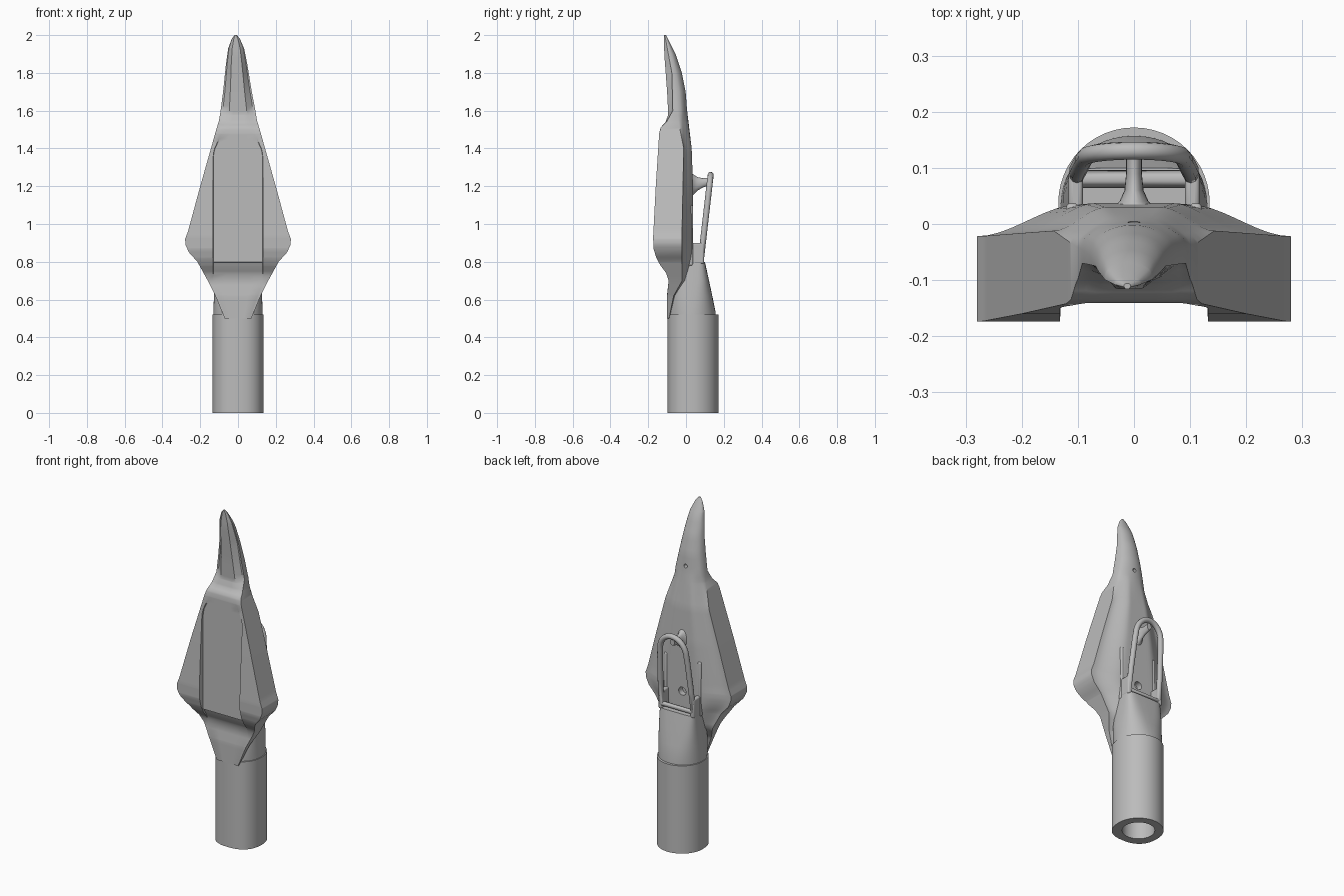
import bpy, bmesh, math
from mathutils import Vector

if "Cube" in bpy.data.objects:
    bpy.data.objects.remove(bpy.data.objects["Cube"])

grey = bpy.data.materials.new("plain grey")
grey.use_nodes = True
COLOUR = (0.5, 0.5, 0.5, 1)
grey.diffuse_color = COLOUR
grey.node_tree.nodes["Principled BSDF"].inputs["Base Color"].default_value = COLOUR


def finish(ob, name, angle=35):
    ob.name = name
    ob.data.materials.clear()
    ob.data.materials.append(grey)
    bpy.ops.object.select_all(action='DESELECT')
    ob.select_set(True)
    bpy.context.view_layer.objects.active = ob
    bpy.ops.object.shade_smooth_by_angle(angle=math.radians(angle))
    return ob


def loft(name, rings, angle=35, closed=False):
    """Skin a list of equal rings; closed joins the last ring to the first."""
    bm = bmesh.new()
    rows = [[bm.verts.new(p) for p in ring] for ring in rings]
    n = len(rows[0])
    pairs = list(zip(rows, rows[1:]))
    if closed:
        pairs.append((rows[-1], rows[0]))
    else:
        bm.faces.new(rows[0])
        bm.faces.new(rows[-1])
    for a, b in pairs:
        for i in range(n):
            j = (i + 1) % n
            bm.faces.new((a[i], a[j], b[j], b[i]))
    bmesh.ops.recalc_face_normals(bm, faces=bm.faces)
    mesh = bpy.data.meshes.new(name)
    bm.to_mesh(mesh)
    bm.free()
    ob = bpy.data.objects.new(name, mesh)
    bpy.context.collection.objects.link(ob)
    return finish(ob, name, angle)


def box(name, centre, size, bevel=0.008):
    bpy.ops.mesh.primitive_cube_add(size=1, location=centre)
    ob = bpy.context.object
    ob.scale = size
    bpy.ops.object.transform_apply(location=False, rotation=False, scale=True)
    mod = ob.modifiers.new("soft edges", 'BEVEL')
    mod.width = bevel
    mod.segments = 3
    return finish(ob, name)


def drill(target, centre, radius, depth):
    """Cut a round hole along y."""
    bpy.ops.mesh.primitive_cylinder_add(vertices=24, radius=radius, depth=depth,
                                        location=centre, rotation=(math.pi / 2, 0, 0))
    cutter = bpy.context.object
    cutter.name = "hole_cutter"
    mod = target.modifiers.new("hole", 'BOOLEAN')
    mod.object = cutter
    mod.solver = 'EXACT'
    bpy.context.view_layer.objects.active = target
    bpy.ops.object.modifier_apply(modifier=mod.name)
    bpy.data.objects.remove(cutter)


def at(keys, z):
    """Straight interpolation through (z, value) keys."""
    if z <= keys[0][0]:
        return keys[0][1]
    for (z0, a), (z1, b) in zip(keys, keys[1:]):
        if z <= z1:
            return a + (b - a) * (z - z0) / (z1 - z0)
    return keys[-1][1]


# Blade: outline, channel floor, rail front, side edge, spine, roundness by height
WIDTH = [(.5, .07), (.62, .12), (.7, .16), (.8, .215), (.85, .26), (.89, .278), (.92, .28),
         (.96, .265), (1.2, .2), (1.5, .115), (1.55, .1), (1.7, .076), (1.85, .056),
         (1.93, .042), (1.98, .022), (2, .006)]
FLOOR = [(.5, -.101), (.62, -.101), (.7, -.092), (.74, -.102), (.775, -.122), (.796, -.132),
         (.8, -.141), (1.48, -.141), (1.51, -.135), (1.54, -.108), (1.58, -.094), (1.7, -.1),
         (1.9, -.115), (2, -.116)]
RAIL = [(.62, -.1), (.7, -.092), (.74, -.105), (.78, -.135), (.82, -.157), (.87, -.172),
        (.93, -.174), (1.2, -.16), (1.48, -.142), (1.51, -.134), (1.54, -.104), (1.6, -.07),
        (1.8, -.075), (2, -.112)]
EDGE = [(.5, -.09), (.62, -.065), (.7, -.02), (.92, -.022), (1.4, -.012), (1.54, -.04),
        (1.7, -.055), (1.9, -.085), (2, -.11)]
SPINE = [(.5, -.08), (.62, -.04), (.7, .02), (.8, .034), (1.2, .037), (1.4, .03), (1.6, .006),
         (1.7, -.002), (1.8, -.022), (1.9, -.055), (1.96, -.085), (2, -.106)]
ROUND = [(1.4, 0), (1.6, 1)]


def blade_ring(z, steps=14):
    w, c, f, s, b, k = (at(t, z) for t in (WIDTH, FLOOR, RAIL, EDGE, SPINE, ROUND))
    x1 = min(.13, w * (.85 - .35 * k))
    x2 = x1 + .002 + k * (w * .85 - x1)
    half = [(x1 / 2, c), (x1, c), (min(x2, w * .95), f), (w, f)]
    for i in range(steps):
        u = 1 - i / steps
        t = min(1, (1 - u) / .65)
        g = (1 - k) * t * t * (3 - 2 * t) + k * math.sqrt(1 - u * u)
        half.append((w * u, s + (b - s) * g))
    lean = -.012 * max(0, (z - 1.6) / .4)
    pts = [(0, c)] + half + [(0, b)] + [(-x, y) for x, y in reversed(half)]
    return [(x + lean, y, z) for x, y in pts]


levels = {z for t in (WIDTH, FLOOR, RAIL, EDGE, SPINE) for z, _ in t}
levels |= {round(.5 + i * .025, 3) for i in range(61)}
blade = loft("blade", [blade_ring(z) for z in sorted(levels)], 32)
drill(blade, (0, .02, 1.63), .011, .08)
drill(blade, (0, .04, .9), .024, .08)


# Socket tube, slightly squared at the front, with a blind bore
def socket_ring(z, r, squared):
    ring = []
    for i in range(48):
        a = 2 * math.pi * i / 48
        c, s = math.cos(a), math.sin(a)
        e = .82 if squared and s < 0 else 1
        ring.append((r * math.copysign(abs(c) ** e, c),
                     .037 + r * math.copysign(abs(s) ** e, s), z))
    return ring


loft("socket", [socket_ring(0, .135, True), socket_ring(.52, .135, True),
                socket_ring(.52, .088, False), socket_ring(.45, .088, False),
                socket_ring(.45, .001, False), socket_ring(.45, .088, False),
                socket_ring(0, .088, False)][:4] + [socket_ring(0, .088, False)], closed=True)


# Neck: round at the socket, flattening to a sloped back face
def neck_ring(z, half, front, back, power):
    mid, depth = (front + back) / 2, (back - front) / 2
    ring = []
    for i in range(48):
        a = 2 * math.pi * i / 48
        c, s = math.cos(a), math.sin(a)
        ring.append((half * math.copysign(abs(c) ** power, c),
                     mid + depth * math.copysign(abs(s) ** power, s), z))
    return ring


loft("neck", [neck_ring(.44, .13, -.096, .155, 1), neck_ring(.53, .131, -.098, .157, .95),
              neck_ring(.62, .127, -.085, .139, .75), neck_ring(.7, .122, -.06, .122, .55),
              neck_ring(.8, .116, -.03, .1, .35)])

# Leaning arched loop on the back
path = [(-.103, .82), (.103, .82), (.1, .95), (.09, 1.12)]
path += [(.086 * math.cos(a), 1.16 + .1 * math.sin(a))
         for a in (math.pi * i / 16 for i in range(17))]
path += [(-.09, 1.12), (-.1, .95)]
curve = bpy.data.curves.new("loop", 'CURVE')
curve.dimensions = '3D'
curve.bevel_depth = .016
curve.bevel_resolution = 3
spline = curve.splines.new('POLY')
spline.points.add(len(path) - 1)
for point, (x, z) in zip(spline.points, path):
    point.co = (x, .08 + (z - .82) * .115, z, 1)
spline.use_cyclic_u = True
loop = bpy.data.objects.new("loop", curve)
bpy.context.collection.objects.link(loop)
bpy.ops.object.select_all(action='DESELECT')
loop.select_set(True)
bpy.context.view_layer.objects.active = loop
bpy.ops.object.convert(target='MESH')
finish(bpy.context.object, "loop", 50)

# Flared strut between the loop and the blade
strut = []
for y, x, tall in ((.02, .05, .07), (.04, .026, .054), (.06, .017, .036),
                   (.09, .014, .024), (.128, .014, .02)):
    centre = Vector((0, y, 1.2 + y * .2))
    strut.append([centre + Vector((x * math.cos(a), 0, tall * math.sin(a)))
                  for a in (math.pi * i / 10 for i in range(20))])
loft("strut", strut, 60)

# Loop feet and the low side walls of the panel behind the loop
for side, label in ((1, "left"), (-1, "right")):
    box(label + "_loop_foot", (side * .104, .057, .845), (.026, .075, .11))
    box(label + "_panel_wall", (side * .11, .012, .94), (.022, .05, .32))
